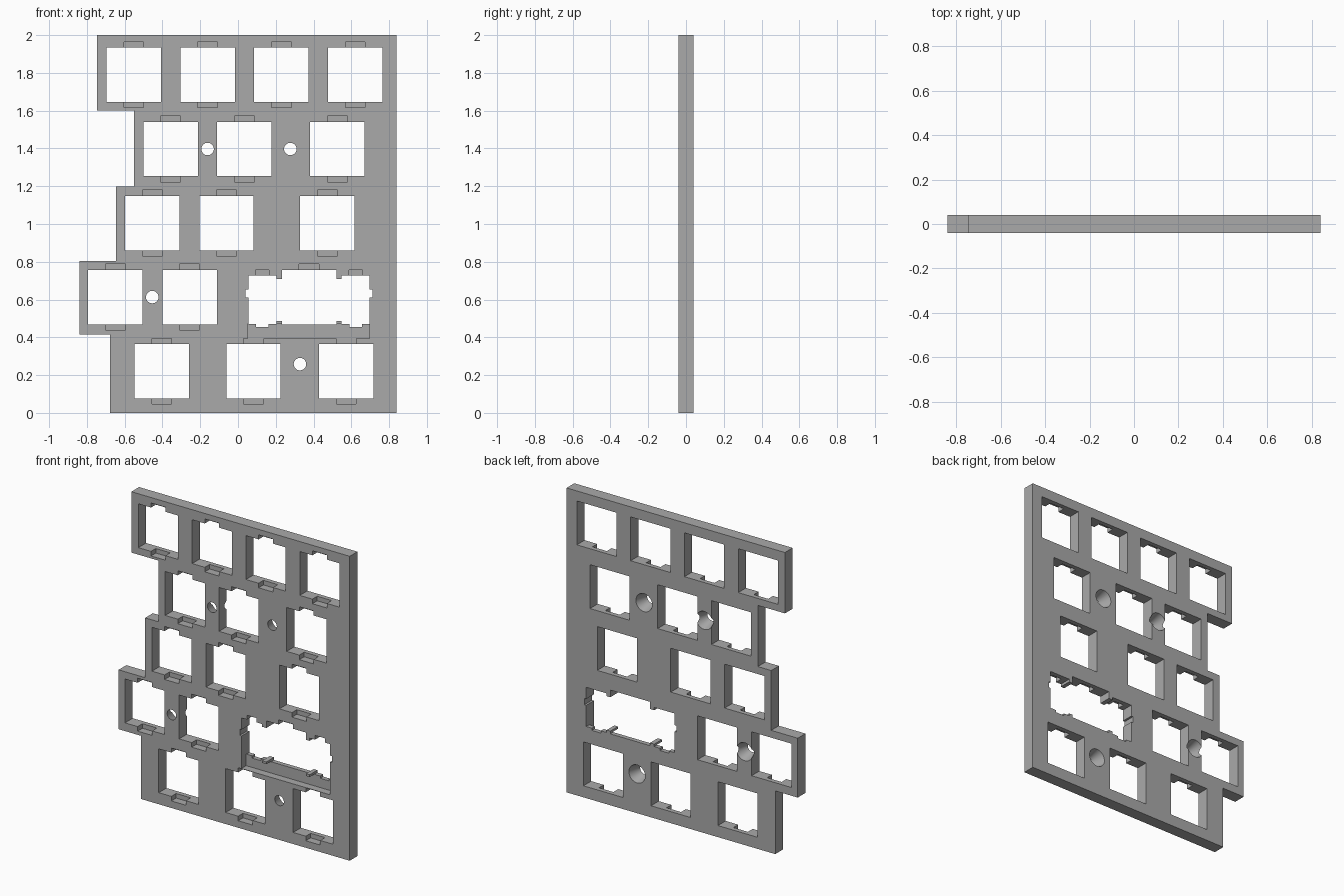
import bpy, bmesh, math
from mathutils import Matrix

cube = bpy.data.objects.get("Cube")
if cube:
    bpy.data.objects.remove(cube)

FRONT, BACK = -0.04, 0.04
LIP = 0.01            # y of the pocket floor
HOLE, CLIP_W, CLIP_H = 0.288, 0.105, 0.03

grey = bpy.data.materials.new("plate grey")
grey.use_nodes = True
grey.diffuse_color = (0.4, 0.4, 0.4, 1)
grey.node_tree.nodes["Principled BSDF"].inputs["Base Color"].default_value = (0.4, 0.4, 0.4, 1)


def make_object(name, bm):
    bmesh.ops.recalc_face_normals(bm, faces=bm.faces[:])
    mesh = bpy.data.meshes.new(name)
    bm.to_mesh(mesh)
    bm.free()
    obj = bpy.data.objects.new(name, mesh)
    bpy.context.collection.objects.link(obj)
    mesh.materials.append(grey)
    return obj


def prism(bm, outline, y0, y1):
    face = bm.faces.new([bm.verts.new((x, y0, z)) for x, z in outline])
    grown = bmesh.ops.extrude_face_region(bm, geom=[face])["geom"]
    bmesh.ops.translate(bm, vec=(0, y1 - y0, 0),
                        verts=[v for v in grown if isinstance(v, bmesh.types.BMVert)])


def box(bm, x0, x1, z0, z1, y0, y1):
    prism(bm, [(x0, z0), (x1, z0), (x1, z1), (x0, z1)], y0, y1)


# Plate with staggered left edge
steps = [(-0.747, 2, 1.6), (-0.55, 1.6, 1.198), (-0.647, 1.198, 0.805),
         (-0.84, 0.805, 0.415), (-0.677, 0.415, 0)]
outline = [(0.84, 0), (0.84, 2)]
for x, top, bottom in steps:
    outline += [(x, top), (x, bottom)]
bm = bmesh.new()
prism(bm, outline, FRONT, BACK)
plate = make_object("switch_plate", bm)

through, pockets = bmesh.new(), bmesh.new()


def cut_through(x0, x1, z0, z1):
    box(through, x0, x1, z0, z1, FRONT - 0.1, BACK + 0.1)


def cut_pocket(x0, x1, z0, z1):
    box(pockets, x0, x1, z0, z1, FRONT - 0.1, LIP)


# Square switch openings with clip pockets above and below
rows = {1.79: (-0.552, -0.161, 0.23, 0.621),
        1.397: (-0.357, 0.034, 0.526),
        1.005: (-0.453, -0.061, 0.473),
        0.613: (-0.649, -0.256, 0.378),
        0.22: (-0.404, 0.082, 0.573)}
h = HOLE / 2
for z, xs in rows.items():
    for x in xs:
        cut_through(x - h, x + h, z - h, z + h)
        if (x, z) != (0.378, 0.613):
            cut_pocket(x - CLIP_W / 2, x + CLIP_W / 2, z - h - CLIP_H, z + h + CLIP_H)

# Wide key: stabiliser openings mirrored about its centre
cx = 0.376
cut_pocket(cx - CLIP_W / 2, cx + CLIP_W / 2, 0.6, 0.787)
for s in (-1, 1):
    def side(cut, a, b, z0, z1):
        cut(*sorted((cx + s * a, cx + s * b)), z0, z1)
    side(cut_through, 0.173, 0.321, 0.471, 0.728)   # stem opening
    side(cut_through, 0.1, 0.2, 0.487, 0.71)        # bridge
    side(cut_through, 0.215, 0.28, 0.456, 0.5)      # lower tip
    side(cut_through, 0.3, 0.335, 0.61, 0.652)      # side ear
    side(cut_pocket, 0.212, 0.283, 0.7, 0.756)      # upper clip pocket
# Wire groove
cut_pocket(0.052, 0.697, 0.395, 0.4725)

# Countersunk screw holes, wide at the back
screws = bmesh.new()
slope = 0.026 / (BACK - FRONT)
for x, z in ((-0.161, 1.397), (0.277, 1.397), (-0.454, 0.613), (0.328, 0.258)):
    place = Matrix.Translation((x, 0, z)) @ Matrix.Rotation(math.radians(-90), 4, 'X')
    bmesh.ops.create_cone(screws, cap_ends=True, segments=48, depth=0.1,
                          radius1=0.033 - 0.01 * slope, radius2=0.059 + 0.01 * slope,
                          matrix=place)

# Carve the plate
cutters = [make_object("opening_cutter", through), make_object("pocket_cutter", pockets),
           make_object("screw_cutter", screws)]
for cutter in cutters:
    cutter.hide_render = True
    mod = plate.modifiers.new(cutter.name, 'BOOLEAN')
    mod.operation, mod.solver, mod.use_self = 'DIFFERENCE', 'EXACT', True
    mod.object = cutter
carved = bpy.data.meshes.new_from_object(
    plate.evaluated_get(bpy.context.evaluated_depsgraph_get()))
plate.modifiers.clear()
plate.data = carved
for cutter in cutters:
    bpy.data.objects.remove(cutter)

bpy.context.view_layer.objects.active = plate
plate.select_set(True)
bpy.ops.object.shade_smooth_by_angle(angle=math.radians(30))
